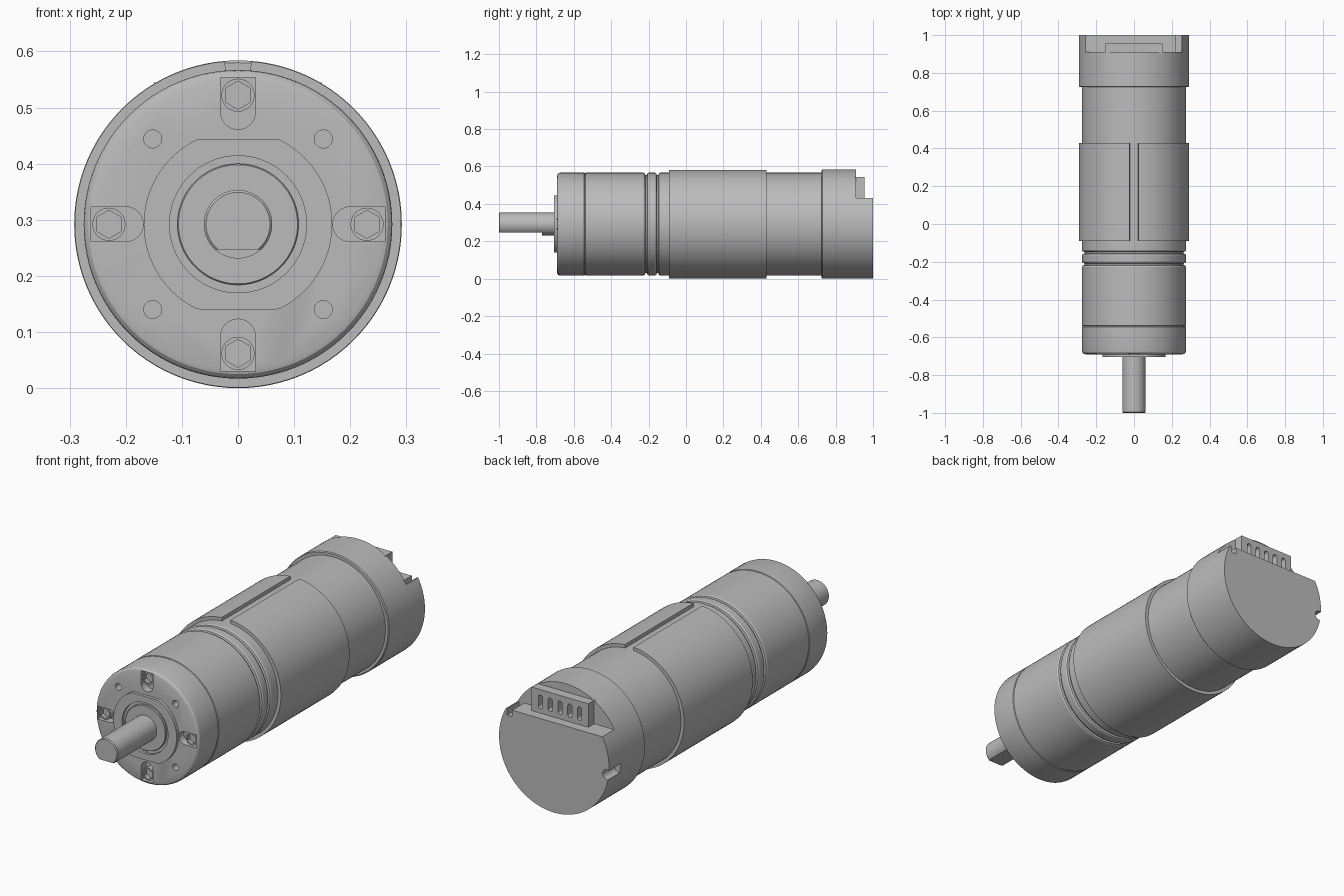
import bpy, bmesh, math
from math import cos, sin, pi, radians

if "Cube" in bpy.data.objects:
    bpy.data.objects.remove(bpy.data.objects["Cube"])

CZ = 0.292          # height of the motor axis
SEG = 96

grey = bpy.data.materials.new("motor grey")
grey.diffuse_color = (0.5, 0.5, 0.5, 1)
grey.use_nodes = True
grey.node_tree.nodes["Principled BSDF"].inputs["Base Color"].default_value = grey.diffuse_color


def finish(name, bm):
    bmesh.ops.recalc_face_normals(bm, faces=bm.faces[:])
    me = bpy.data.meshes.new(name)
    bm.to_mesh(me)
    bm.free()
    me.materials.append(grey)
    ob = bpy.data.objects.new(name, me)
    bpy.context.collection.objects.link(ob)
    return ob


def lathe(name, profile, seg=SEG):
    """Turn (radius, y) points around the motor axis and cap the ends."""
    bm = bmesh.new()
    rings = [[bm.verts.new((r * cos(2 * pi * i / seg), y, CZ + r * sin(2 * pi * i / seg)))
              for i in range(seg)] for r, y in profile]
    for a, b in zip(rings, rings[1:]):
        for i in range(seg):
            j = (i + 1) % seg
            bm.faces.new((a[i], a[j], b[j], b[i]))
    bm.faces.new(rings[0])
    bm.faces.new(rings[-1])
    return finish(name, bm)


def prism(name, pts, y0, y1):
    """Extrude an outline given as (x, height above axis) from y0 to y1."""
    bm = bmesh.new()
    a = [bm.verts.new((x, y0, CZ + z)) for x, z in pts]
    b = [bm.verts.new((x, y1, CZ + z)) for x, z in pts]
    n = len(pts)
    for i in range(n):
        j = (i + 1) % n
        bm.faces.new((a[i], a[j], b[j], b[i]))
    bm.faces.new(a)
    bm.faces.new(b)
    return finish(name, bm)


def arc(r, a0, a1, n, cx=0, cz=0):
    return [(cx + r * cos(radians(a0 + (a1 - a0) * i / n)),
             cz + r * sin(radians(a0 + (a1 - a0) * i / n))) for i in range(n + 1)]


def circle(r, cx=0, cz=0, n=32, start=0):
    return arc(r, start, start + 360, n, cx, cz)[:-1]


def rect(x0, x1, z0, z1):
    return [(x0, z0), (x1, z0), (x1, z1), (x0, z1)]


def turn(pts, k):
    for _ in range(k):
        pts = [(-z, x) for x, z in pts]
    return pts


def cut(ob, cutters):
    bpy.context.view_layer.objects.active = ob
    for c in cutters:
        m = ob.modifiers.new("cut", 'BOOLEAN')
        m.operation, m.solver, m.object = 'DIFFERENCE', 'EXACT', c
        bpy.ops.object.modifier_apply(modifier=m.name)
        bpy.data.objects.remove(c)


# Gearbox and motor can, with rounded front rim and two grooves
R = 0.275
profile = [(0.258, -0.69), (0.267, -0.687), (0.273, -0.681), (R, -0.672),
           (R, -0.545), (0.272, -0.543), (0.272, -0.539), (R, -0.537)]
for g in (-0.213, -0.152):
    profile += [(R, g - 0.014), (0.271, g - 0.007), (0.262, g - 0.004),
                (0.262, g + 0.004), (0.271, g + 0.007), (R, g + 0.014)]
profile += [(R, 0.74)]
body = lathe("motor_body", profile)
cutters = []
for k in range(4):
    pocket = arc(0.031, 90, 270, 16, 0.2) + [(0.262, -0.031), (0.262, 0.031)]
    cutters.append(prism("pocket_cutter", turn(pocket, k), -0.75, -0.652))
    cutters.append(prism("hole_cutter", turn(circle(0.016, 0.152, 0.152, 24), k), -0.75, -0.65))
cut(body, cutters)

# Socket screws in the pockets
for k in range(4):
    cx, cz = turn([(0.23, 0)], k)[0]
    screw = prism("face_screw", circle(0.0295, cx, cz), -0.68, -0.65)
    cut(screw, [prism("socket_cutter", circle(0.025, cx, cz, 6, 30), -0.72, -0.662)])

# Flat-sided front boss, bearing and output shaft
boss = prism("front_boss", [(x, max(-0.152, min(0.152, z))) for x, z in circle(0.168, n=SEG)],
             -0.705, -0.685)
cut(boss, [prism("bearing_cutter", circle(0.122, n=SEG), -0.75, -0.692)])
lathe("bearing", [(0.106, -0.703), (0.108, -0.701), (0.108, -0.685)])
shaft = lathe("output_shaft", [(0.057, -1.0), (0.061, -0.996), (0.061, -0.69)], 64)
cut(shaft, [prism("flat_cutter", rect(-0.1, 0.1, -0.1, -0.045), -1.1, -0.77)])

# Wrapped sleeve, split along the top
gap = 4.6
outline = arc(0.291, 90 + gap, 450 - gap, SEG) + arc(0.272, 450 - gap, 90 + gap, SEG)
prism("sleeve", outline, -0.09, 0.43)

# Rear cap with a stepped top and two side notches
cap = lathe("rear_cap", [(0.288, 0.725), (0.292, 0.729), (0.292, 1.0)])
cut(cap, [prism("step_cutter", rect(-0.4, 0.4, 0.14, 0.4), 0.91, 1.1),
          prism("right_notch_cutter", rect(0.222, 0.25, 0.108, 0.2), 0.91, 1.1),
          prism("left_notch_cutter", circle(0.024, -0.282, -0.035), 0.91, 1.1)])

# Connector with five pin slots
plug = prism("connector", rect(-0.15, 0.15, 0.135, 0.253), 0.9, 0.955)
slots = []
for i in range(5):
    x = (i - 2) * 0.052
    slot = arc(0.011, 0, 180, 8, x, 0.215) + arc(0.011, 180, 360, 8, x, 0.172)
    slots.append(prism("slot_cutter", slot, 0.922, 1.1))
cut(plug, slots)

# Smooth round walls, keep machined edges sharp
for ob in bpy.data.objects:
    ob.select_set(True)
bpy.context.view_layer.objects.active = body
bpy.ops.object.shade_smooth_by_angle(angle=radians(25))
